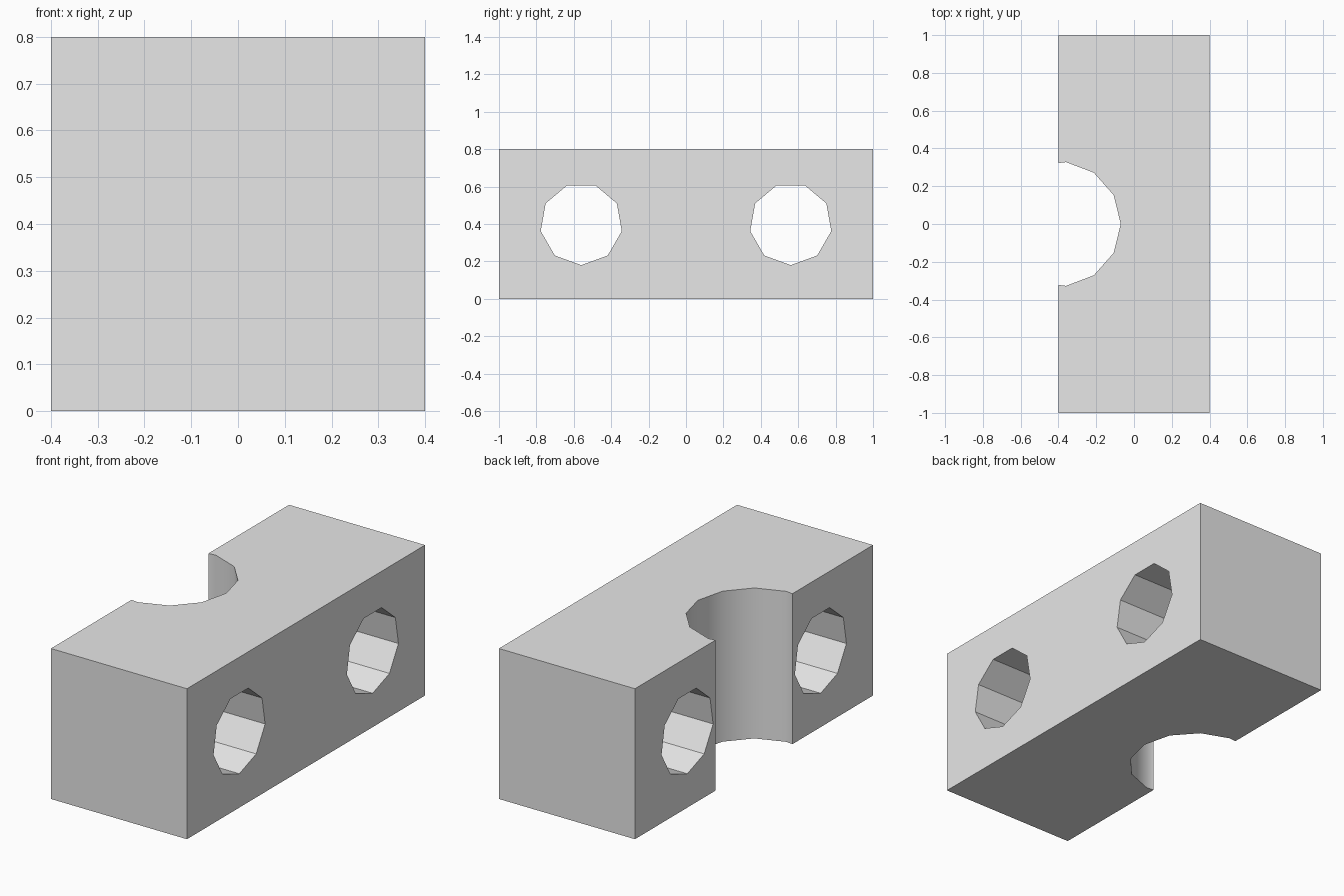
import bpy
import bmesh
from math import cos, sin, tau, radians
from mathutils import Vector

default = bpy.data.objects.get("Cube")
if default:
    bpy.data.objects.remove(default, do_unlink=True)

LENGTH, SIDE = 2.0, 0.8
HALF = SIDE / 2


def prism(name, outline, sweep):
    """Solid made by sweeping a flat outline along a vector."""
    bm = bmesh.new()
    face = bm.faces.new([bm.verts.new(p) for p in outline])
    swept = bmesh.ops.extrude_face_region(bm, geom=[face])["geom"]
    verts = [v for v in swept if isinstance(v, bmesh.types.BMVert)]
    bmesh.ops.translate(bm, verts=verts, vec=sweep)
    bmesh.ops.recalc_face_normals(bm, faces=bm.faces)
    mesh = bpy.data.meshes.new(name)
    bm.to_mesh(mesh)
    bm.free()
    obj = bpy.data.objects.new(name, mesh)
    bpy.context.collection.objects.link(obj)
    return obj


def ring(centre, radius, sides, first, second):
    """Regular polygon in the plane of two axes, starting on the first."""
    angles = [tau * i / sides for i in range(sides)]
    return [centre + radius * (cos(a) * first + sin(a) * second) for a in angles]


X, Y, Z = Vector((1, 0, 0)), Vector((0, 1, 0)), Vector((0, 0, 1))

# Block
corners = [Vector((sx * HALF, sy * LENGTH / 2, 0))
           for sx, sy in ((-1, -1), (1, -1), (1, 1), (-1, 1))]
block = prism("notched_block", corners, SIDE * Z)

grey = bpy.data.materials.new("light grey")
grey.use_nodes = True
grey.diffuse_color = (0.8, 0.8, 0.8, 1)
grey.node_tree.nodes["Principled BSDF"].inputs["Base Color"].default_value = (0.8, 0.8, 0.8, 1)
block.data.materials.append(grey)

# Round notch down one long side
cutters = [prism("notch_cutter", ring(-HALF * X - Z, 0.33, 13, X, Y), 3 * Z)]

# Two bolt holes through the width
for side in (-1, 1):
    centre = Vector((-1, side * 0.56, HALF))
    cutters.append(prism("hole_cutter", ring(centre, 0.22, 9, -Z, Y), 2 * X))

bpy.ops.object.select_all(action="DESELECT")
block.select_set(True)
bpy.context.view_layer.objects.active = block
for cutter in cutters:
    cutter.hide_render = True
    cut = block.modifiers.new("cut", "BOOLEAN")
    cut.operation = "DIFFERENCE"
    cut.solver = "EXACT"
    cut.object = cutter
    bpy.ops.object.modifier_apply(modifier=cut.name)
    bpy.data.objects.remove(cutter, do_unlink=True)

# Notch wall is smooth, hole facets stay crisp
bpy.ops.object.shade_smooth_by_angle(angle=radians(30))
